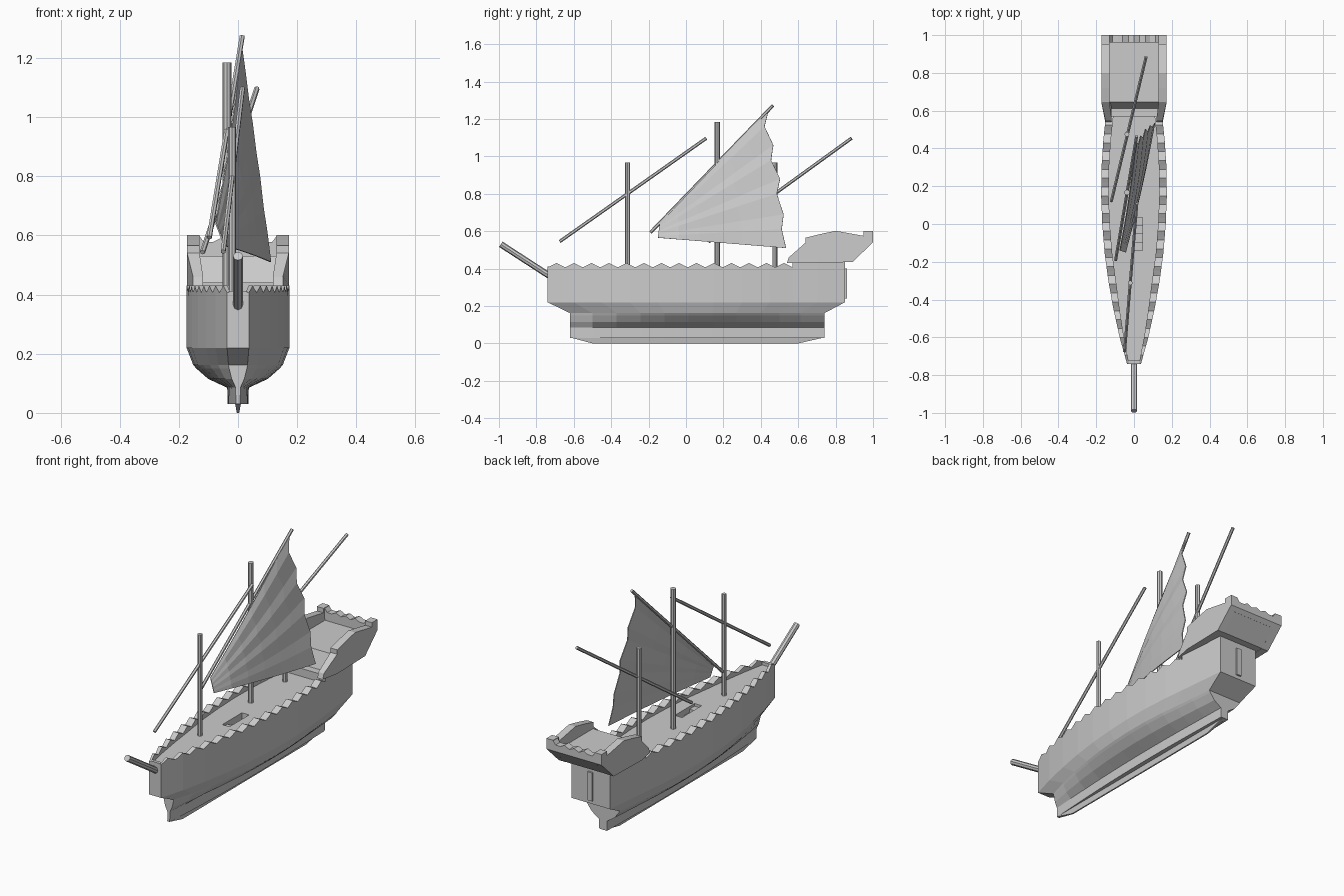
import bpy, bmesh, math
from mathutils import Vector

if "Cube" in bpy.data.objects:
    bpy.data.objects.remove(bpy.data.objects["Cube"])

# Half-width of the hull at deck level, (y, x)
BEAM = [(-.74, .037), (-.6, .076), (-.45, .109), (-.3, .136), (-.15, .156), (0, .168),
        (.15, .174), (.3, .172), (.45, .162), (.57, .149), (.7, .136), (.85, .12)]


def beam(y):
    for (y0, x0), (y1, x1) in zip(BEAM, BEAM[1:]):
        if y <= y1:
            return x0 + (x1 - x0) * (y - y0) / (y1 - y0)
    return BEAM[-1][1]


def finish(name, bm):
    bmesh.ops.recalc_face_normals(bm, faces=bm.faces)
    me = bpy.data.meshes.new(name)
    bm.to_mesh(me)
    bm.free()
    ob = bpy.data.objects.new(name, me)
    bpy.context.collection.objects.link(ob)
    return ob


def loft(name, rings, closed=True):
    """Skin equal-length closed rings and cap both ends."""
    bm = bmesh.new()
    vs = [[bm.verts.new(p) for p in r] for r in rings]
    n = len(vs[0])
    for a, b in zip(vs, vs[1:]):
        for i in range(n):
            j = (i + 1) % n
            bm.faces.new((a[i], a[j], b[j], b[i]))
    if closed:
        bm.faces.new(vs[0])
        bm.faces.new(vs[-1])
    return finish(name, bm)


def box(name, x0, x1, y0, y1, z0, z1):
    return loft(name, [[(x0, y0, z), (x1, y0, z), (x1, y1, z), (x0, y1, z)] for z in (z0, z1)])


def spar(name, a, b, r, sides=8):
    a, b = Vector(a), Vector(b)
    bm = bmesh.new()
    bmesh.ops.create_cone(bm, cap_ends=True, segments=sides, radius1=r, radius2=r, depth=(b - a).length)
    ob = finish(name, bm)
    ob.location = (a + b) / 2
    ob.rotation_euler = (b - a).to_track_quat('Z', 'Y').to_euler()
    return ob


def hull_ring(z, scale, y0, y1, first=-.74):
    pts = []
    for y, x in [p for p in BEAM if p[0] >= first]:
        t = (y - first) / (.85 - first)
        pts.append((x * scale, y0 + (y1 - y0) * t, z))
    return pts + [(-x, y, z) for x, y, z in reversed(pts)]


# Hull and keel
hull = loft("hull", [hull_ring(*a) for a in (
    (.03, .2, -.62, .74), (.085, .21, -.62, .74), (.115, .58, -.62, .74),
    (.15, .81, -.62, .74), (.162, .87, -.62, .74), (.22, 1, -.74, .85), (.395, 1, -.74, .85))])
loft("keel_fin", [[(-.01, -.62, .032), (.01, -.62, .032), (.01, .74, .032), (-.01, .74, .032)],
                  [(-.004, -.5, 0), (.004, -.5, 0), (.004, .6, 0), (-.004, .6, 0)]])
box("rudder_post", -.015, .015, .84, .86, .24, .40)

# Hatch opening with steps
cutter = box("hatch_cutter", 0, .045, -.14, .035, .32, .45)
cutter.hide_render = True
mod = hull.modifiers.new("hatch", 'BOOLEAN')
mod.object = cutter
mod.operation = 'DIFFERENCE'
mod.solver = 'EXACT'
bpy.context.view_layer.objects.active = hull
bpy.ops.object.modifier_apply(modifier="hatch")
bpy.data.objects.remove(cutter)
for i in range(3):
    box("hatch_step", 0, .045, -.14 + i * .045, -.095 + i * .045, .315, .38 - i * .018)

# Scalloped rails
for s, side in ((1, "right"), (-1, "left")):
    rings = []
    n = 14
    for k in range(n * 4 + 1):
        y = -.74 + 1.31 * k / (n * 4)
        top = (.407, .418, .43, .418)[k % 4]
        w = beam(y)
        i = w - min(.04, w * .3)
        rings.append([(s * w, y, .395), (s * w, y, top), (s * i, y, top), (s * i, y, .395)])
    loft("rail_" + side, rings)
box("bow_rail", -.03, .03, -.74, -.722, .395, .412)

# Stern base and castle
loft("stern_base", [hull_ring(z, 1, .57, .85, .57) for z in (.395, .44)])


def prism(name, prof, xa, xb):
    return loft(name, [[(xa(y), y, z) for y, z in prof], [(xb(y), y, z) for y, z in prof]])


prism("castle_floor", [(.61, .435), (.645, .53), (.965, .53), (.99, .53), (.89, .436)],
      lambda y: -.132, lambda y: .132)
wall = [(.54, .43), (.55, .46), (.64, .54), (.64, .565), (.72, .585), (.8, .602), (.95, .575),
        (.95, .6), (1, .6), (1, .54), (.89, .435), (.64, .43)]
for s, side in ((1, "right"), (-1, "left")):
    prism("castle_wall_" + side, wall,
          lambda y: s * (.152 if y < .56 else .172), lambda y: s * (.118 if y < .56 else .13))

# Wavy rear rail of the castle
crest = [(.132, .6), (.115, .577), (.085, .577), (.06, .59), (.03, .575)]
crest = crest + [(0, .588)] + [(-x, z) for x, z in reversed(crest)]
loft("castle_rear_rail", [[(x, .96, .52), (x, .96, z), (x, 1, z), (x, 1, .54), (x, .98, .52)]
                          for x, z in crest])

# Masts, bowsprit and yards
spar("bowsprit", (0, -.99, .53), (0, -.72, .355), .017)
for name, x, y, top, r in (("fore_mast", -.02, -.312, .967, .013),
                           ("main_mast", -.037, .167, 1.185, .015),
                           ("mizzen_mast", -.038, .475, .967, .013)):
    spar(name, (x, y, .38), (x, y, top), r)
spar("fore_yard", (-.05, -.675, .545), (.015, .108, 1.097), .009, 6)
spar("main_yard", (-.097, -.19, .593), (.014, .465, 1.272), .009, 6)
spar("mizzen_yard", (-.12, .12, .543), (.064, .885, 1.097), .009, 6)

# Lateen sail: fans out from the tack to a scalloped trailing edge
leech = [(.535, .51), (.512, .61), (.522, .69), (.486, .8), (.503, .88),
         (.455, .98), (.467, 1.06), (.42, 1.16), (.442, 1.25)]
bm = bmesh.new()
grid = []
for i, (ly, lz) in enumerate(leech):
    f = i / 8
    tack = Vector((-.045 - .03 * f, -.15 + .01 * f, .565 + .075 * f))
    end = Vector((.11 - .1 * f, ly, lz))
    row = []
    for j in range(7):
        t = j / 6
        p = tack.lerp(end, t)
        p.x += .018 * math.sin(math.pi * t) * math.sin(math.pi * (.15 + .7 * f))
        row.append(bm.verts.new(p))
    grid.append(row)
for a, b in zip(grid, grid[1:]):
    for j in range(6):
        bm.faces.new((a[j], a[j + 1], b[j + 1], b[j]))
sail = finish("main_sail", bm)
sol = sail.modifiers.new("thickness", 'SOLIDIFY')
sol.thickness = .005
sol.offset = 0
